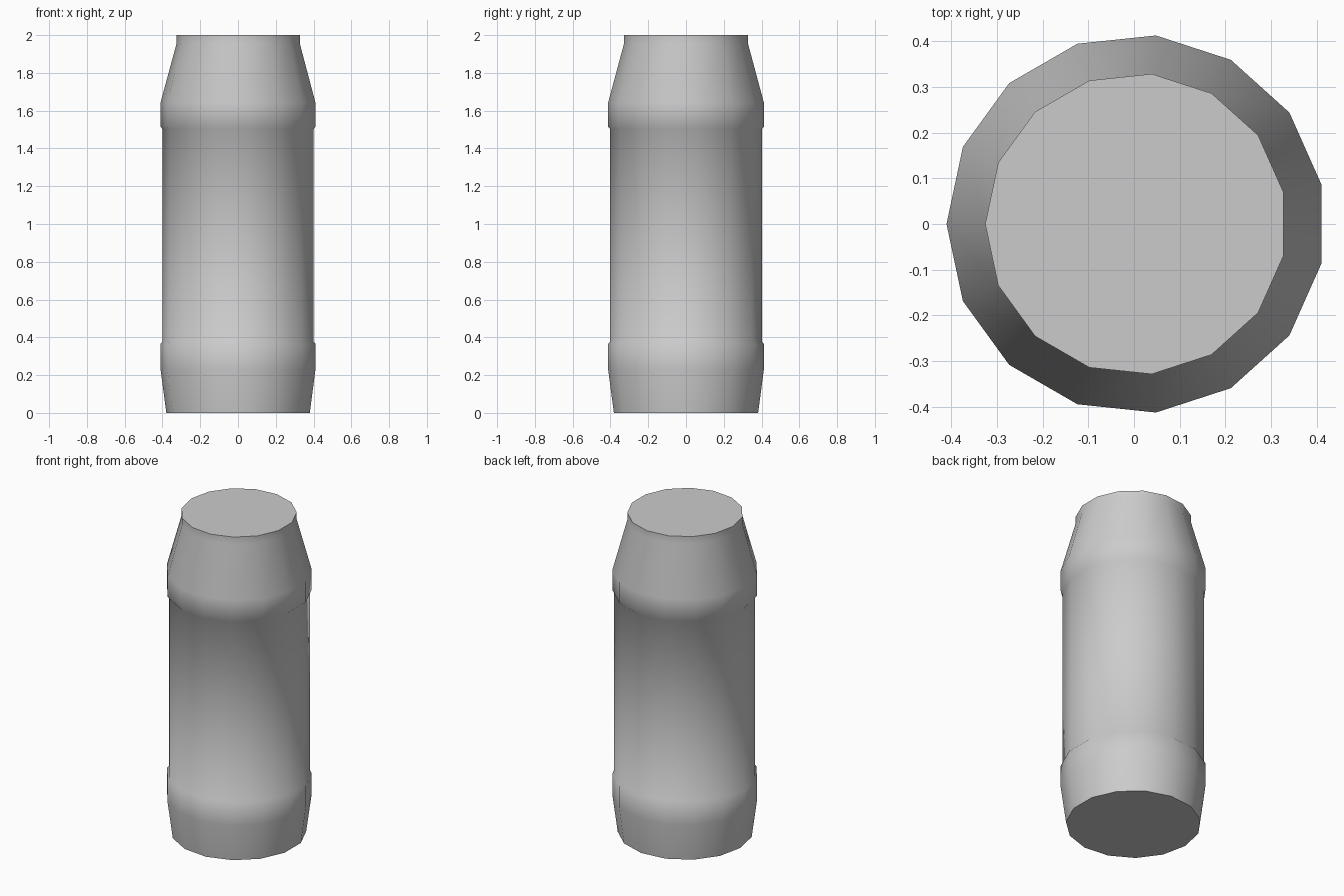
import bpy, bmesh, math

if "Cube" in bpy.data.objects:
    bpy.data.objects.remove(bpy.data.objects["Cube"], do_unlink=True)

SIDES = 15
X_OFFSET = 0.0045  # centres the bounding box of the odd-sided ring

# Radius and height of each ring, from the foot up to the neck
PROFILE = [
    (0.384, 0.0), (0.4145, 0.23),       # tapered foot
    (0.4145, 0.365), (0.404, 0.378),    # lower band and step
    (0.404, 1.502), (0.4145, 1.515),    # body and upper step
    (0.4145, 1.643), (0.33, 1.955),     # upper band and shoulder
    (0.33, 2.0),                        # neck
]

grey = bpy.data.materials.new("light_grey")
grey.use_nodes = True
colour = (0.6, 0.6, 0.6, 1)
grey.diffuse_color = colour
grey.node_tree.nodes["Principled BSDF"].inputs["Base Color"].default_value = colour


def lathe(name, profile, sides):
    """Stack rings along z, bridge them and close both ends."""
    bm = bmesh.new()
    rings = []
    for radius, z in profile:
        angles = [math.pi + math.tau * i / sides for i in range(sides)]
        rings.append([bm.verts.new((X_OFFSET + radius * math.cos(a),
                                    radius * math.sin(a), z)) for a in angles])
    for low, high in zip(rings, rings[1:]):
        for i in range(sides):
            j = (i + 1) % sides
            bm.faces.new((low[i], low[j], high[j], high[i]))
    bm.faces.new(rings[0][::-1])
    bm.faces.new(rings[-1])
    mesh = bpy.data.meshes.new(name)
    bm.to_mesh(mesh)
    bm.free()
    mesh.materials.append(grey)
    obj = bpy.data.objects.new(name, mesh)
    bpy.context.collection.objects.link(obj)
    return obj


# Smooth walls with crisp end caps
canister = lathe("canister_body", PROFILE, SIDES)
bpy.ops.object.select_all(action='DESELECT')
canister.select_set(True)
bpy.context.view_layer.objects.active = canister
bpy.ops.object.shade_smooth_by_angle(angle=math.radians(70))
